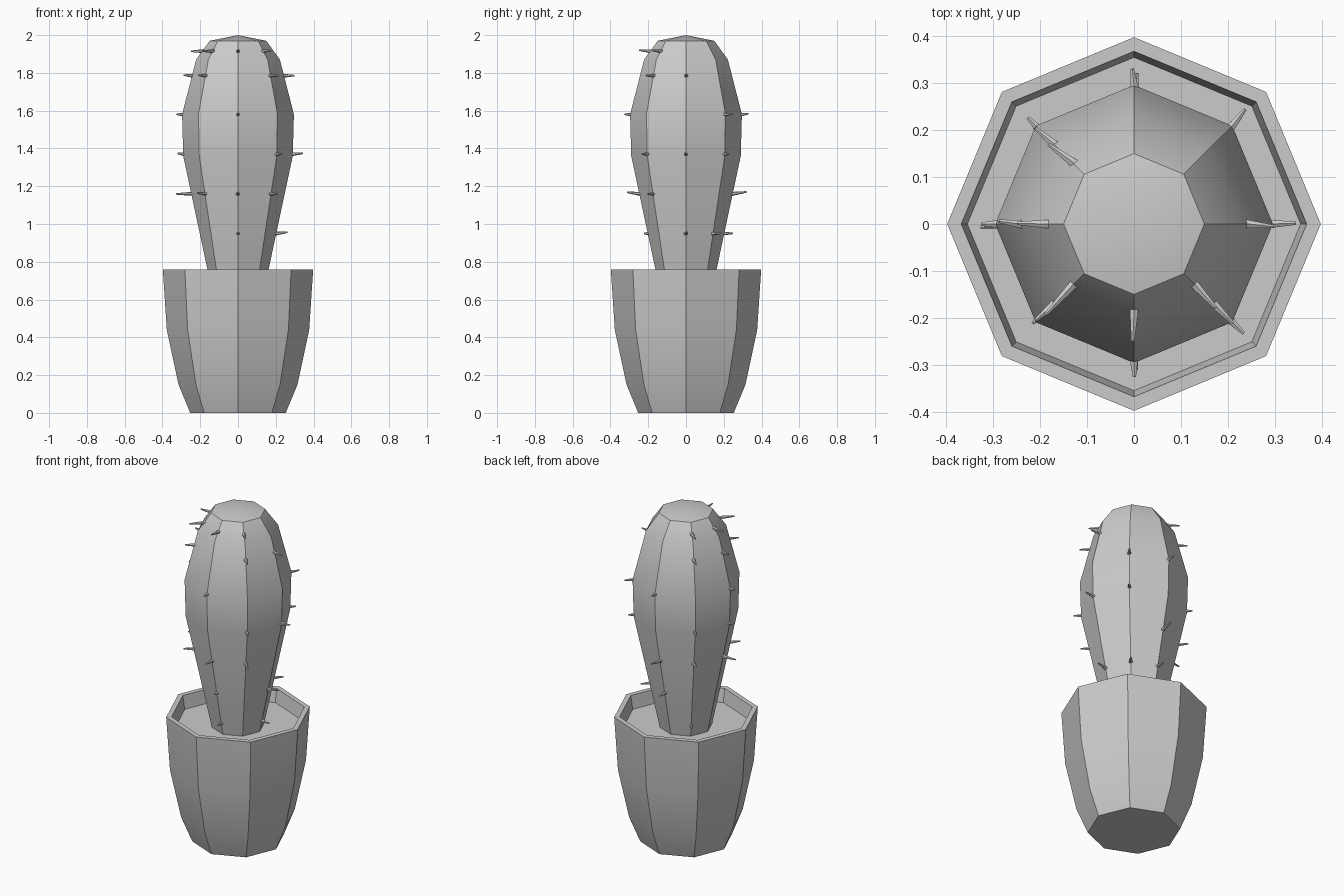
import bpy, bmesh, math, random
from mathutils import Vector

if "Cube" in bpy.data.objects:
    bpy.data.objects.remove(bpy.data.objects["Cube"])

random.seed(4)


def finish(name, bm):
    bmesh.ops.recalc_face_normals(bm, faces=bm.faces)
    mesh = bpy.data.meshes.new(name)
    bm.to_mesh(mesh)
    bm.free()
    ob = bpy.data.objects.new(name, mesh)
    bpy.context.collection.objects.link(ob)
    bpy.ops.object.select_all(action='DESELECT')
    ob.select_set(True)
    bpy.context.view_layer.objects.active = ob
    bpy.ops.object.shade_smooth_by_angle(angle=math.radians(30))
    return ob


def lathe(bm, profile, sides, start=None, end=None):
    """Stack rings of (radius, z); start/end are centre heights of the caps."""
    rings = []
    for r, z in profile:
        rings.append([bm.verts.new((r * math.cos(math.tau * i / sides),
                                    r * math.sin(math.tau * i / sides), z))
                      for i in range(sides)])
    for a, b in zip(rings, rings[1:]):
        for i in range(sides):
            j = (i + 1) % sides
            bm.faces.new((a[i], a[j], b[j], b[i]))
    for ring, z in ((rings[0], start), (rings[-1], end)):
        if z is not None:
            c = bm.verts.new((0, 0, z))
            for i in range(sides):
                bm.faces.new((ring[i], ring[(i + 1) % sides], c))


# Octagonal pot with rim and recessed soil level
bm = bmesh.new()
lathe(bm, [(0.253, 0), (0.315, 0.15), (0.377, 0.44), (0.398, 0.76),
           (0.368, 0.76), (0.355, 0.68)], 8, start=0, end=0.68)
finish("pot", bm)

# Cactus body
BODY = [(0.145, 0.68), (0.162, 0.76), (0.29, 1.36), (0.296, 1.58),
        (0.222, 1.87), (0.15, 1.97)]
bm = bmesh.new()
lathe(bm, BODY, 8, start=0.68, end=2.0)
finish("cactus_body", bm)


def body_radius(z):
    for (r0, z0), (r1, z1) in zip(BODY, BODY[1:]):
        if z0 <= z <= z1:
            return r0 + (r1 - r0) * (z - z0) / (z1 - z0)


# Spines on the ridges: row height -> {ridge angle: visible length}
ROWS = {
    0.75: {0: 0.05, 135: 0.03, 270: 0.03},
    0.95: {0: 0.06, 45: 0.05, 90: 0.045, 270: 0.02},
    1.16: {90: 0.075, 135: 0.05, 180: 0.08, 225: 0.055, 270: 0.065, 315: 0.045},
    1.37: {0: 0.055, 45: 0.03, 135: 0.03, 180: 0.03, 315: 0.04},
    1.58: {45: 0.045, 90: 0.035, 180: 0.03, 270: 0.03},
    1.785: {0: 0.055, 135: 0.05, 180: 0.045, 225: 0.05, 315: 0.055},
    1.915: {135: 0.06, 180: 0.06, 225: 0.08, 270: 0.06, 315: 0.06},
}
bm = bmesh.new()
for z, row in ROWS.items():
    for angle, length in row.items():
        a = math.radians(angle)
        r = body_radius(z)
        yaw = a + random.uniform(-0.15, 0.15)
        way = Vector((math.cos(yaw), math.sin(yaw), random.uniform(-0.05, 0.15))).normalized()
        depth = length + 0.02
        base = Vector((r * math.cos(a), r * math.sin(a), z))
        mid = base + way * (length - 0.02) / 2
        turn = way.to_track_quat('Z', 'Y').to_matrix().to_4x4()
        turn.translation = mid
        bmesh.ops.create_cone(bm, cap_ends=True, segments=6, radius1=0.012,
                              radius2=0.004, depth=depth, matrix=turn)
finish("spines", bm)
